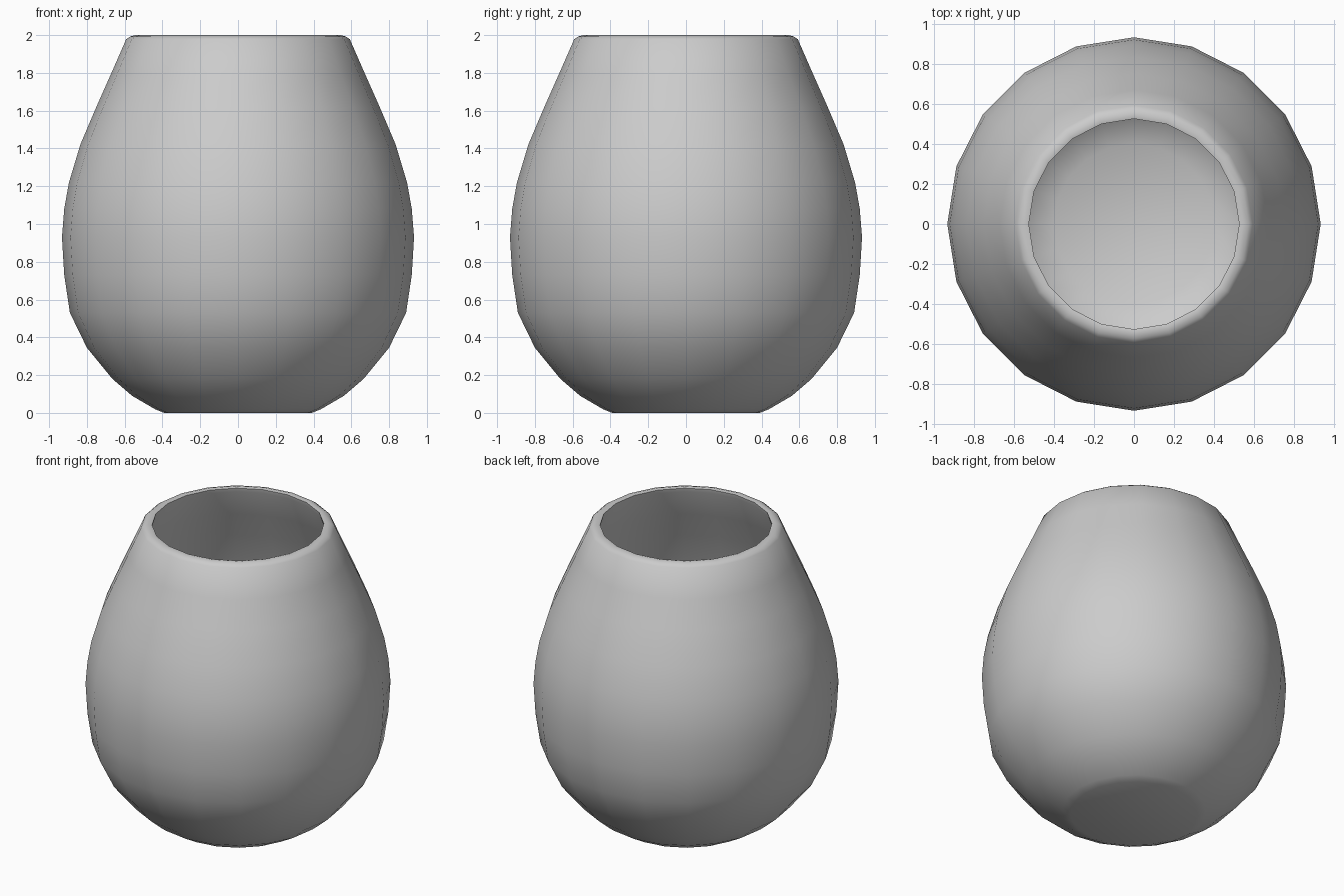
import bpy, bmesh, math

if "Cube" in bpy.data.objects:
    bpy.data.objects.remove(bpy.data.objects["Cube"])

SIDES = 20

# Profile from the base centre, up the outside, over the lip, down the inside
outer = [(0.39, 0.0), (0.44, 0.02), (0.56, 0.09), (0.665, 0.18), (0.80, 0.345),
         (0.89, 0.53), (0.92, 0.73), (0.932, 0.93), (0.92, 1.08), (0.895, 1.22),
         (0.835, 1.42), (0.75, 1.62), (0.67, 1.80), (0.592, 1.978)]
lip = [(0.572, 1.992), (0.545, 2.0), (0.525, 1.995), (0.53, 1.97)]
inner = [(0.615, 1.78), (0.695, 1.60), (0.78, 1.40), (0.84, 1.21), (0.875, 0.93),
         (0.835, 0.55), (0.755, 0.37), (0.63, 0.22), (0.53, 0.13), (0.40, 0.06)]
profile = outer + lip + inner

# Vase body: lathe the profile and cap both floors
bm = bmesh.new()
rings = []
for r, z in profile:
    rings.append([bm.verts.new((r * math.cos(2 * math.pi * i / SIDES),
                                r * math.sin(2 * math.pi * i / SIDES), z))
                  for i in range(SIDES)])
for a, b in zip(rings, rings[1:]):
    for i in range(SIDES):
        j = (i + 1) % SIDES
        bm.faces.new((a[i], a[j], b[j], b[i]))
bm.faces.new(rings[0][::-1])
bm.faces.new(rings[-1])
bmesh.ops.recalc_face_normals(bm, faces=bm.faces)

mesh = bpy.data.meshes.new("vase")
bm.to_mesh(mesh)
bm.free()
vase = bpy.data.objects.new("vase", mesh)
bpy.context.collection.objects.link(vase)

# Smooth shading with sharp creases kept
bpy.context.view_layer.objects.active = vase
vase.select_set(True)
bpy.ops.object.shade_smooth_by_angle(angle=math.radians(50))
